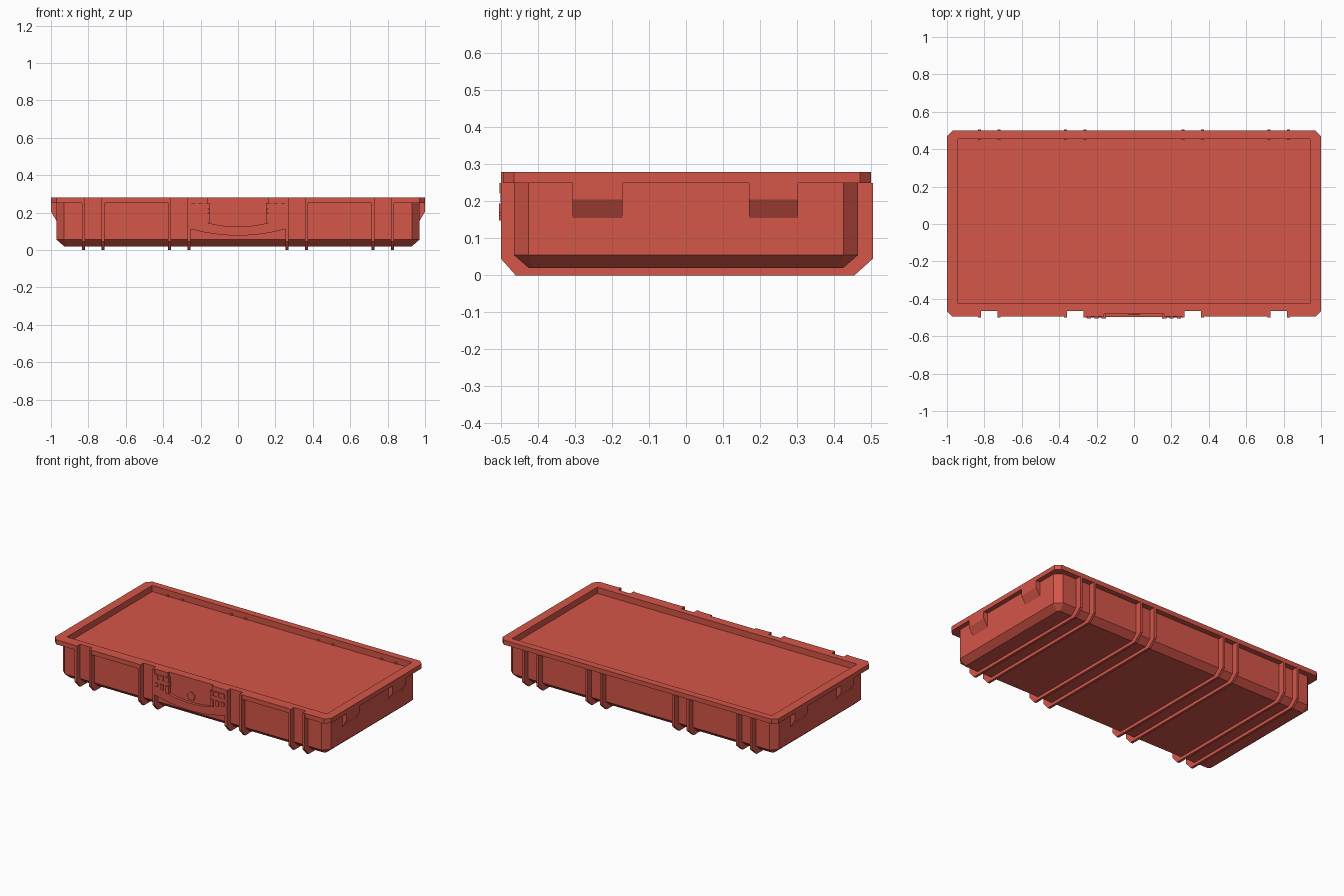
import bpy, bmesh, math

if "Cube" in bpy.data.objects:
    bpy.data.objects.remove(bpy.data.objects["Cube"])

red = bpy.data.materials.new("case_red")
red.diffuse_color = (0.66, 0.092, 0.066, 1)
red.use_nodes = True
red.node_tree.nodes["Principled BSDF"].inputs["Base Color"].default_value = red.diffuse_color


def finish(name, bm):
    bmesh.ops.recalc_face_normals(bm, faces=bm.faces)
    me = bpy.data.meshes.new(name)
    bm.to_mesh(me)
    bm.free()
    me.materials.append(red)
    ob = bpy.data.objects.new(name, me)
    bpy.context.collection.objects.link(ob)
    return ob


def loft(name, rings):
    """Join closed rings of equal point count and cap both ends."""
    bm = bmesh.new()
    vs = [[bm.verts.new(p) for p in r] for r in rings]
    n = len(vs[0])
    for a, b in zip(vs, vs[1:]):
        for i in range(n):
            j = (i + 1) % n
            bm.faces.new((a[i], a[j], b[j], b[i]))
    bm.faces.new(vs[0])
    bm.faces.new(vs[-1])
    return finish(name, bm)


def prism(name, pts, axis, lo, hi):
    """Extrude a 2D profile along one axis."""
    place = {"x": lambda a, b, t: (t, a, b),
             "y": lambda a, b, t: (a, t, b),
             "z": lambda a, b, t: (a, b, t)}[axis]
    return loft(name, [[place(a, b, t) for a, b in pts] for t in (lo, hi)])


def box(name, x0, x1, y0, y1, z0, z1):
    return prism(name, [(x0, y0), (x1, y0), (x1, y1), (x0, y1)], "z", z0, z1)


def octagon(hx, hy, c, z):
    """Rectangle ring with cut corners."""
    q = [(hx, hy - c), (hx - c, hy)]
    pts = q + [(-x, y) for x, y in q[::-1]]
    pts += [(-x, -y) for x, y in pts]
    return [(x, y, z) for x, y in pts]


# Tray body with chamfered base and corners
body = loft("tray_body", [octagon(0.93, 0.425, 0.012, 0.02),
                          octagon(0.97, 0.465, 0.04, 0.055),
                          octagon(0.97, 0.465, 0.04, 0.25)])

# Rim with latch notches and a handle bay along the front
pairs = [(-0.825, -0.722), (-0.367, -0.262), (0.262, 0.367), (0.722, 0.825)]
FRONT, NOTCH, BAY = -0.495, -0.465, -0.48
rim_pts = [(1, 0.47), (0.97, 0.5), (-0.97, 0.5), (-1, 0.47),
           (-1, FRONT + 0.03), (-0.97, FRONT)]
cuts = [(a, b, NOTCH) for a, b in pairs]
cuts.insert(2, (-0.16, 0.16, BAY))
for a, b, y in cuts:
    rim_pts += [(a, FRONT), (a, y), (b, y), (b, FRONT)]
rim_pts += [(0.97, FRONT), (1, FRONT + 0.03)]
rim = prism("rim", rim_pts, "z", 0.25, 0.28)

# Shallow recess in the top
cutter = box("recess_cutter", -0.94, 0.94, -0.425, 0.455, 0.24, 0.4)
for ob in (body, rim):
    m = ob.modifiers.new("recess", "BOOLEAN")
    m.operation, m.solver, m.object = "DIFFERENCE", "EXACT", cutter
    bpy.context.view_layer.objects.active = ob
    bpy.ops.object.modifier_apply(modifier=m.name)
bpy.data.objects.remove(cutter)

# Ribs wrapping the front, base and back
rib_profile = [(-0.5, 0.28), (-0.5, 0.045), (-0.46, 0), (0.455, 0),
               (0.505, 0.045), (0.505, 0.25), (0.45, 0.25), (0.45, 0.06),
               (0.41, 0.03), (-0.41, 0.03), (-0.45, 0.06), (-0.45, 0.28)]
for x in [x for p in pairs for x in p]:
    prism("rib", rib_profile, "x", x - 0.008, x + 0.008)

# Sloped brackets under the rim at both ends
for s in (-1, 1):
    for y0, y1 in ((-0.307, -0.172), (0.17, 0.303)):
        prism("side_bracket", [(s * x, z) for x, z in
              ((0.95, 0.25), (1, 0.25), (1, 0.205), (0.97, 0.155), (0.95, 0.155))],
              "y", y0, y1)


def arc(half, z_end, z_mid, n=8):
    return [(half * t, z_mid + (z_end - z_mid) * t * t)
            for t in [-1 + 2 * i / n for i in range(n + 1)]]


# Handle surround with curved lower and inner edges
prism("handle", [(-0.255, 0.25)] + arc(0.255, 0.112, 0.077)
      + [(0.255, 0.25), (0.16, 0.25)] + arc(0.16, 0.145, 0.125)[::-1]
      + [(-0.16, 0.25)], "y", -0.498, -0.455)
box("handle_panel", -0.17, 0.17, BAY, -0.455, 0.11, 0.25)

# Five-sided boss in the handle bay
prism("boss", [(0.03 * math.sin(k * math.tau / 5), 0.165 + 0.03 * math.cos(k * math.tau / 5))
               for k in range(5)], "y", -0.487, -0.47)

# Grip teeth and their cross bars on both sides of the handle
for s in (-1, 1):
    for x, z in ((0.24, 0.17), (0.2, 0.16), (0.162, 0.148)):
        a, b = sorted((s * (x - 0.011), s * (x + 0.011)))
        box("grip_tooth", a, b, -0.505, -0.47, z, 0.195)
        box("grip_tooth_upper", a, b, -0.504, -0.47, 0.222, 0.25)
    a, b = sorted((s * 0.15, s * 0.255))
    box("grip_bar", a, b, -0.501, -0.47, 0.197, 0.22)
